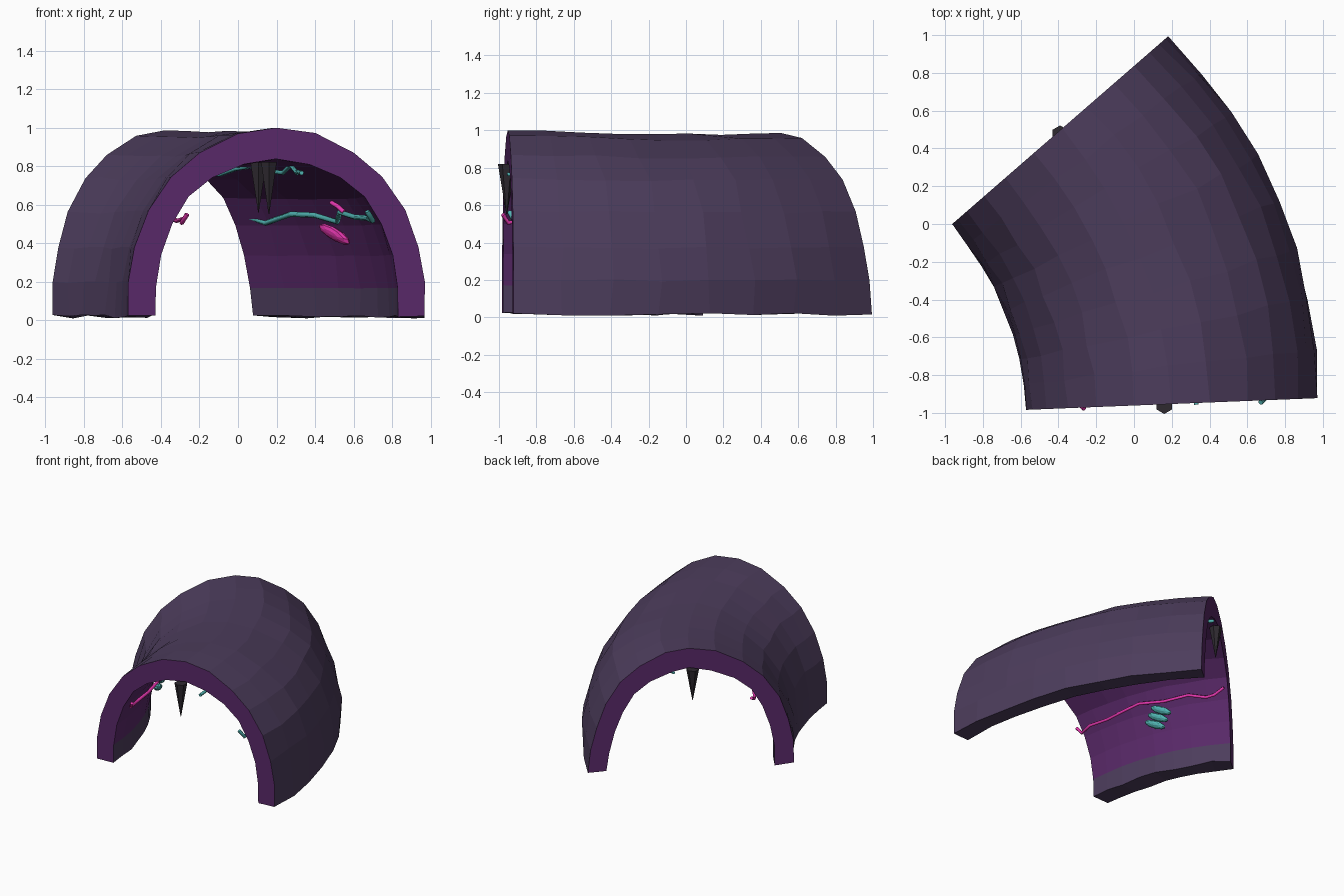
import bpy, bmesh, math, random
from mathutils import Vector

if "Cube" in bpy.data.objects:
    bpy.data.objects.remove(bpy.data.objects["Cube"])

random.seed(4)

def material(name, color):
    m = bpy.data.materials.new(name)
    m.diffuse_color = (*color, 1)
    m.use_nodes = True
    m.node_tree.nodes["Principled BSDF"].inputs["Base Color"].default_value = m.diffuse_color
    return m

ROCK = material("grey purple rock", (0.073, 0.046, 0.107))
PURPLE = material("deep purple", (0.100, 0.022, 0.140))
TEAL = material("teal", (0.085, 0.47, 0.46))
PINK = material("magenta", (0.82, 0.04, 0.45))
DARK = material("charcoal", (0.028, 0.023, 0.030))

# The tunnel sweeps around a vertical axis
AXIS_X, AXIS_Y, RADIUS = -2.168, -1.048, 2.37
START, END, RINGS = 2.3, 41.0, 9

def place(t, u, z):
    """Angle along the bend, sideways offset from the centre line, height."""
    a = math.radians(t)
    return Vector((AXIS_X + (RADIUS + u) * math.cos(a),
                   AXIS_Y + (RADIUS + u) * math.sin(a), z))

# Half profiles from the foot to the crown
OUTER = [(.77, .008), (.77, .2), (.735, .38), (.668, .57), (.55, .745), (.4, .87), (.2, .97), (0, .997)]
INNER = [(.63, .008), (.63, .17), (.6, .34), (.545, .5), (.46, .64), (.335, .74), (.17, .81), (0, .838)]

def full(half):
    return [(-u, z) for u, z in half] + list(reversed(half[:-1]))

def wall(z):
    """Half width of the inside at a height."""
    for (u0, z0), (u1, z1) in zip(INNER, INNER[1:]):
        if z <= z1:
            return u0 + (u1 - u0) * (z - z0) / (z1 - z0)
    return 0

def mesh_object(name, bm, mats):
    me = bpy.data.meshes.new(name)
    bmesh.ops.recalc_face_normals(bm, faces=bm.faces)
    bm.to_mesh(me)
    bm.free()
    ob = bpy.data.objects.new(name, me)
    bpy.context.collection.objects.link(ob)
    for m in mats:
        me.materials.append(m)
    return ob

# Tunnel shell: rock outside, purple inside and on the end rims
def build_tunnel():
    bm = bmesh.new()
    rings = []
    for i in range(RINGS):
        f = i / (RINGS - 1)
        edge = i in (0, RINGS - 1)
        bulge = 0.02 * math.sin(math.pi * f)
        ring = []
        for half, j in ((OUTER, 0.004 if edge else 0.012), (INNER, 0.004)):
            row = []
            for u, z in full(half):
                r = lambda s: random.uniform(-s, s)
                du = r(j) + (bulge if u > 0.3 else 0)
                dz = abs(r(0.02)) if z < 0.1 else r(j * 0.6) - bulge * 0.6 * z - 0.012 * f * z
                # the far end narrows slightly on the outside of the bend
                if u > 0:
                    du -= f ** 4 * (0.025 + 0.035 * math.sin(math.pi * min(z, 1)))
                t = START + (END - START) * f + (0 if edge else r(0.25))
                row.append(bm.verts.new(place(t, u + du, z + dz)))
            ring.append(row)
        rings.append(ring)
    n = len(rings[0][0])

    def face(verts, mat):
        bm.faces.new(verts).material_index = mat

    for (o0, i0), (o1, i1) in zip(rings, rings[1:]):
        for k in range(n - 1):
            face((o0[k], o0[k + 1], o1[k + 1], o1[k]), 0)
            face((i0[k], i1[k], i1[k + 1], i0[k + 1]), 0 if k in (0, n - 2) else 1)
        for k in (0, n - 1):
            face((o0[k], o1[k], i1[k], i0[k]), 0)
    for o, inn in (rings[0], rings[-1]):
        for k in range(n - 1):
            face((o[k], inn[k], inn[k + 1], o[k + 1]), 1)
    mesh_object("tunnel_shell", bm, [ROCK, PURPLE])

build_tunnel()

# Glowing veins along the inside
def vein(name, points, mat, radius=0.012):
    cu = bpy.data.curves.new(name, 'CURVE')
    cu.dimensions = '3D'
    cu.bevel_depth = radius
    cu.bevel_resolution = 1
    cu.use_fill_caps = True
    sp = cu.splines.new('POLY')
    sp.points.add(len(points) - 1)
    for p, co in zip(sp.points, points):
        p.co = (*co, 1)
    cu.materials.append(mat)
    ob = bpy.data.objects.new(name, cu)
    bpy.context.collection.objects.link(ob)
    bpy.ops.object.select_all(action='DESELECT')
    ob.select_set(True)
    bpy.context.view_layer.objects.active = ob
    bpy.ops.object.convert(target='MESH')

def on_wall(side, path, gap=0.035):
    return [place(t, side * (wall(z) - gap), z) for t, z in path]

vein("outer_wall_vein", on_wall(1, [(2.1, .565), (2.6, .515), (8, .53), (14, .535), (18.5, .56), (21, .51),
                                    (26, .545), (31, .55), (36.5, .505), (38.5, .53), (40.8, .555)]), TEAL, 0.014)
vein("inner_wall_vein", on_wall(-1, [(2.1, .55), (3, .505), (6, .525), (11, .515), (16, .53), (20, .545), (26, .52),
                                     (32, .53), (36, .50), (38, .51), (40.3, .55)], 0.05), PINK)
vein("ceiling_vein", [place(*p) for p in [(2.1, .13, .765), (7, .13, .77), (11, .15, .765), (16, .17, .805),
                                          (19, .17, .765), (24, .18, .775), (28, .17, .80), (32, .17, .785),
                                          (36, .19, .755), (40.8, .11, .79)]], TEAL)
vein("small_branch", on_wall(1, [(17, .56), (18, .59), (19.4, .61)]), PINK, 0.012)

# Leaf-shaped crystal patches on the walls
def patch(name, side, t, z, length, height, slope, gap, thick, mat):
    bm = bmesh.new()
    bmesh.ops.create_uvsphere(bm, u_segments=10, v_segments=6, radius=1)
    for v in bm.verts:
        a, b, c = v.co
        along = a * length / 2
        up = z + b * height / 2 + slope * along
        u = side * (wall(up) - gap - c * thick)
        v.co = place(t + math.degrees(along / (RADIUS + u)), u, up)
    mesh_object(name, bm, [mat])

patch("outer_wall_patch", 1, 23, .445, .33, .08, .24, .03, .03, PINK)
for i in range(3):
    patch(f"inner_wall_patch_{i + 1}", -1, 23 + i, .375 + .045 * i, .16, .06, -.4, .05, .03, TEAL)

# Hanging stone spikes
def spike(name, t, u, top, tip, radius):
    bm = bmesh.new()
    bmesh.ops.create_cone(bm, cap_ends=True, segments=6, radius1=0.002, radius2=radius, depth=top - tip)
    bmesh.ops.translate(bm, verts=bm.verts, vec=place(t, u, (top + tip) / 2))
    mesh_object(name, bm, [DARK])

spike("front_spike", 2.2, -0.04, .82, .55, .047)
spike("middle_spike", 20, 0.05, .83, .56, .05)
spike("back_spike", 40.6, -0.03, .81, .56, .047)
